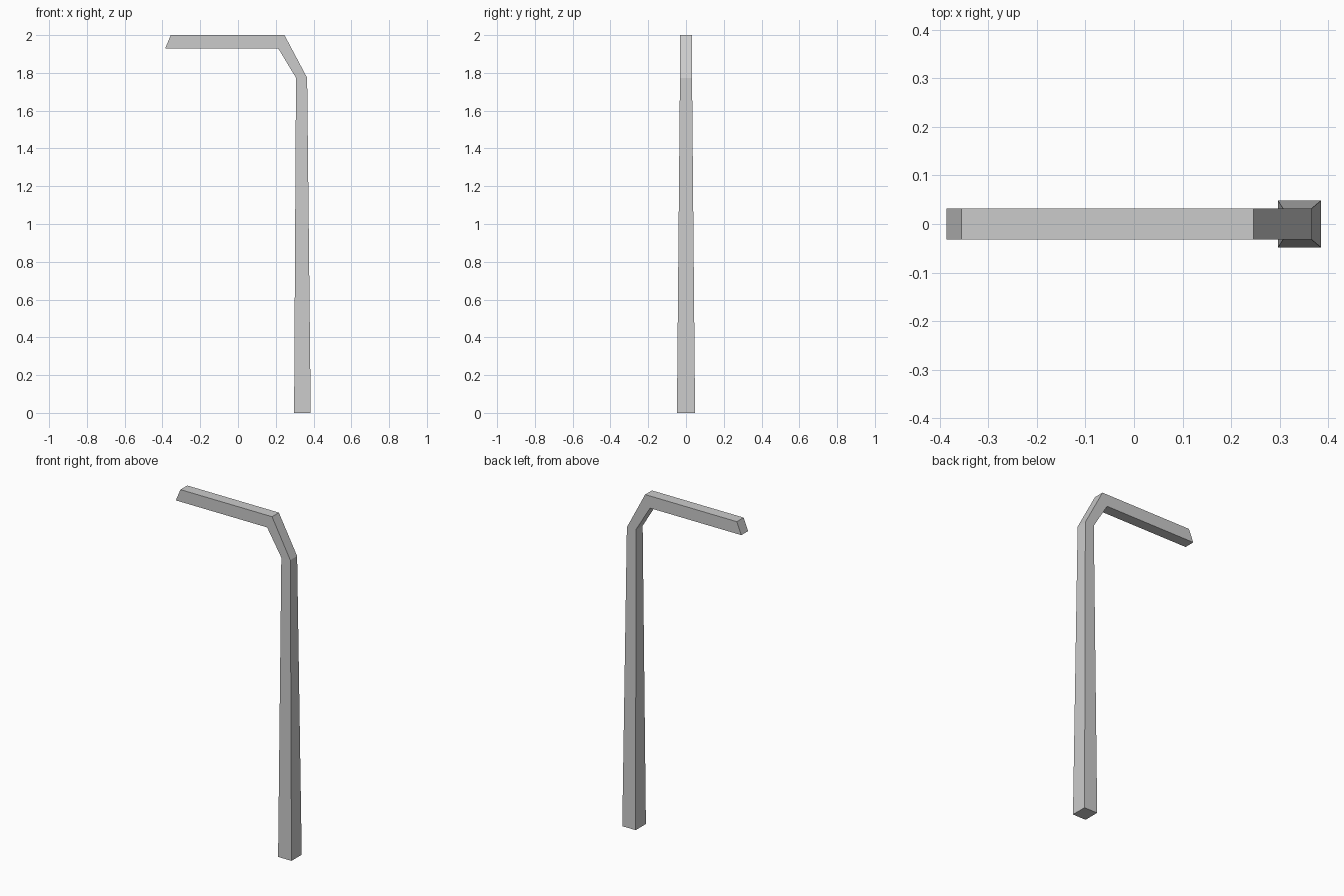
import bpy, bmesh

if "Cube" in bpy.data.objects:
    bpy.data.objects.remove(bpy.data.objects["Cube"])

# Post outline as stations: (inner x, inner z, outer x, outer z, half width in y)
stations = [
    (0.297, 0.0, 0.385, 0.0, 0.048),       # foot
    (0.307, 1.774, 0.366, 1.774, 0.032),   # knee
    (0.214, 1.928, 0.246, 2.0, 0.032),     # upper bend
    (-0.386, 1.928, -0.356, 2.0, 0.032),   # slanted arm tip
]

bm = bmesh.new()
rings = []
for xi, zi, xo, zo, w in stations:
    rings.append([bm.verts.new(p) for p in
                  ((xi, -w, zi), (xo, -w, zo), (xo, w, zo), (xi, w, zi))])

# Skin neighbouring stations and close both ends
for a, b in zip(rings, rings[1:]):
    for i in range(4):
        j = (i + 1) % 4
        bm.faces.new((a[i], a[j], b[j], b[i]))
bm.faces.new(rings[0])
bm.faces.new(rings[-1])
bmesh.ops.recalc_face_normals(bm, faces=bm.faces)

mesh = bpy.data.meshes.new("bent_post")
bm.to_mesh(mesh)
bm.free()
bpy.context.collection.objects.link(bpy.data.objects.new("bent_post", mesh))
